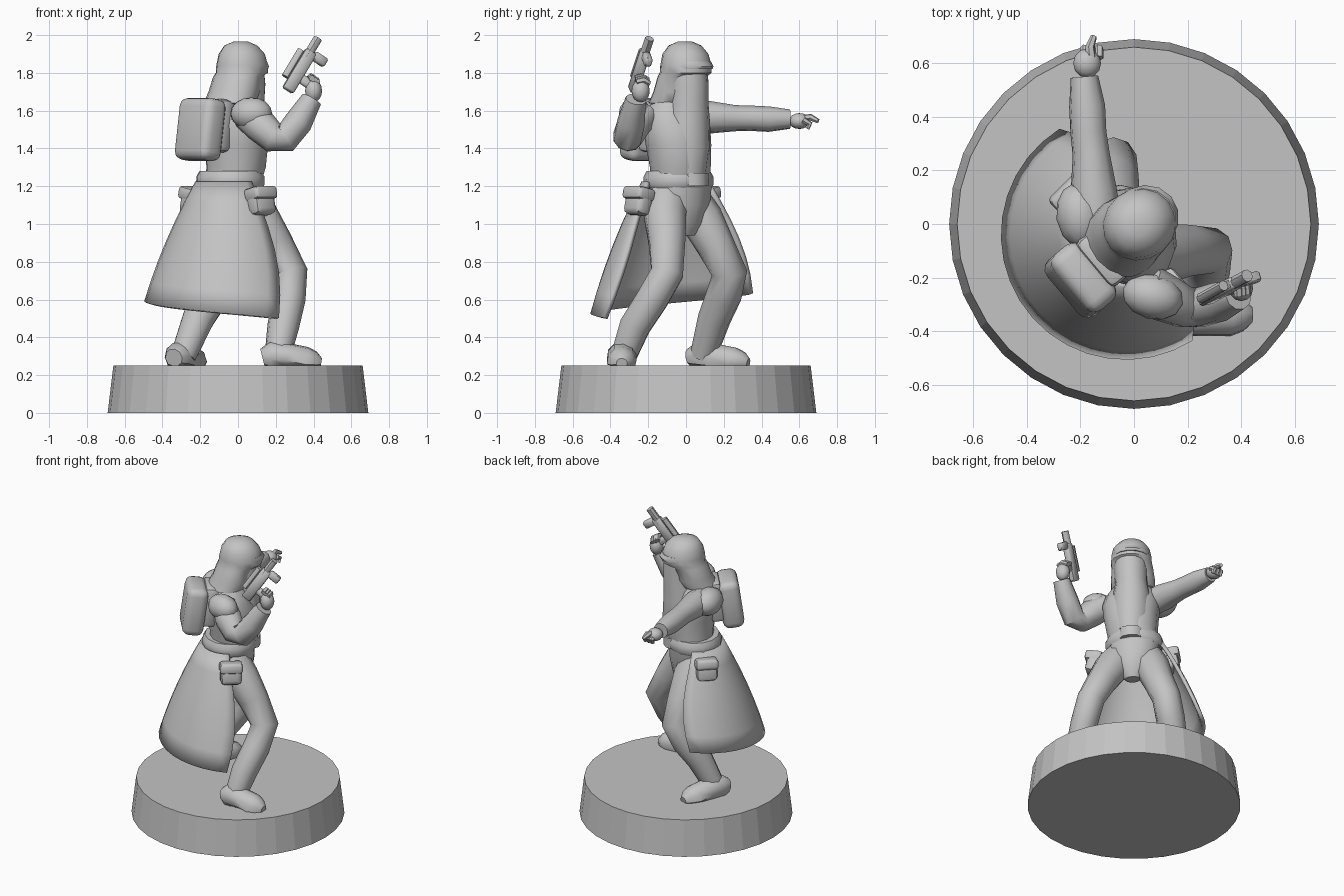
import bpy, bmesh, math
from mathutils import Vector, Matrix

if "Cube" in bpy.data.objects:
    bpy.data.objects.remove(bpy.data.objects["Cube"])

grey = bpy.data.materials.new("grey plastic")
grey.diffuse_color = (0.55, 0.55, 0.55, 1)
grey.use_nodes = True
grey.node_tree.nodes["Principled BSDF"].inputs["Base Color"].default_value = grey.diffuse_color
FACING = math.radians(40)                      # body looks toward +x +y


def finish(name, bm, sharp=45):
    bmesh.ops.recalc_face_normals(bm, faces=bm.faces)
    me = bpy.data.meshes.new(name)
    bm.to_mesh(me)
    bm.free()
    me.materials.append(grey)
    me.shade_smooth()
    me.set_sharp_from_angle(angle=math.radians(sharp))
    ob = bpy.data.objects.new(name, me)
    bpy.context.collection.objects.link(ob)
    return ob


def skin(name, rings, sharp=45, floor=None):
    """Joins closed rings of points and caps both ends."""
    bm = bmesh.new()
    vs = [[bm.verts.new(p) for p in ring] for ring in rings]
    n = len(vs[0])
    for a, b in zip(vs, vs[1:]):
        for i in range(n):
            j = (i + 1) % n
            bm.faces.new((a[i], a[j], b[j], b[i]))
    bm.faces.new(vs[0])
    bm.faces.new(vs[-1])
    if floor is not None:
        for v in bm.verts:
            v.co.z = max(v.co.z, floor)
    return finish(name, bm, sharp)


def loft(name, rows, n=14, sharp=45):
    """Rows: x, y, z, half depth (facing way), half width."""
    rings = []
    for x, y, z, f, s in rows:
        ring = []
        for i in range(n):
            a = 2 * math.pi * i / n
            p = Matrix.Rotation(FACING, 3, 'Z') @ Vector((f * math.cos(a), s * math.sin(a), 0))
            ring.append(p + Vector((x, y, z)))
        rings.append(ring)
    return skin(name, rings, sharp)


def tube(name, rows, n=10, sharp=45, floor=None):
    """Rows: x, y, z, radius along a path."""
    pts = [Vector(r[:3]) for r in rows]
    rings, prev, side = [], None, None
    for i, p in enumerate(pts):
        t = (pts[min(i + 1, len(pts) - 1)] - pts[max(i - 1, 0)]).normalized()
        if prev is None:
            side = t.orthogonal().normalized()
        else:
            side = prev.rotation_difference(t) @ side
        prev = t
        up = t.cross(side)
        rings.append([p + rows[i][3] * (side * math.cos(2 * math.pi * k / n) + up * math.sin(2 * math.pi * k / n))
                      for k in range(n)])
    return skin(name, rings, sharp, floor)


def ball(name, loc, size, turn=FACING):
    bm = bmesh.new()
    bmesh.ops.create_uvsphere(bm, u_segments=12, v_segments=8, radius=1)
    bm.transform(Matrix.Translation(loc) @ Matrix.Rotation(turn, 4, 'Z') @ Matrix.Diagonal((*size, 1)))
    return finish(name, bm, 60)


def box(name, loc, size, rot, bevel, segments=2):
    bm = bmesh.new()
    bmesh.ops.create_cube(bm, size=1)
    bm.transform(Matrix.Diagonal((*size, 1)))
    if bevel:
        bmesh.ops.bevel(bm, geom=bm.edges[:], offset=bevel, segments=segments, affect='EDGES', profile=0.5)
    bm.transform(Matrix.Translation(loc) @ rot)
    return finish(name, bm)


# Display base
bm = bmesh.new()
bmesh.ops.create_cone(bm, cap_ends=True, segments=32, radius1=0.69, radius2=0.66, depth=0.25,
                      matrix=Matrix.Translation((0, 0, 0.125)))
finish("base", bm, 5)

# Legs and boots
tube("right_leg", [(0.02, -0.1, 1.14, .11), (0.1, -0.11, 1.04, .115), (0.19, -0.1, .9, .1), (.28, -.1, .74, .09),
                   (.27, -.18, .6, .088), (.24, -.27, .46, .085), (.21, -.33, .3, .07)])
tube("left_leg", [(-.1, .02, 1.14, .1), (-.09, .08, 1.03, .115), (-.08, .16, .88, .1), (-.08, .23, .74, .095),
                  (-.14, .2, .62, .095), (-.21, .15, .5, .088), (-.29, .09, .3, .07)])
tube("right_boot", [(.13, -.34, .29, .05), (.17, -.34, .3, .08), (.26, -.34, .29, .08), (.36, -.34, .27, .08),
                    (.41, -.34, .265, .06), (.44, -.34, .26, .03)], floor=.25)
tube("left_boot", [(-.34, .02, .29, .05), (-.32, .06, .3, .075), (-.28, .15, .29, .08), (-.24, .25, .27, .08),
                   (-.22, .3, .265, .06), (-.21, .33, .26, .03)], floor=.25)

# Pelvis, torso, belt
loft("pelvis", [(-.02, -.02, 1.22, .14, .17), (-.01, -.02, 1.1, .125, .16), (0, -.01, 1.0, .09, .1),
                (.01, 0, .94, .04, .05)])
loft("torso", [(-.03, -.03, 1.2, .14, .16), (-.01, -.03, 1.3, .155, .165), (-.01, -.04, 1.42, .165, .18),
               (-.02, -.05, 1.52, .16, .19), (-.03, -.06, 1.6, .13, .17), (-.02, -.05, 1.68, .09, .1)])
loft("belt", [(-.04, -.04, 1.19, .165, .18), (-.04, -.04, 1.21, .178, .192), (-.04, -.04, 1.25, .178, .19),
              (-.04, -.04, 1.28, .16, .175)])
loft("buckle", [(.08, .06, 1.2, .045, .07), (.08, .06, 1.27, .045, .07)], n=8)

# Open coat skirt around the back and sides
bm = bmesh.new()
COLS, ROWS = 18, 6
grid = []
for r in range(ROWS + 1):
    t = r / ROWS
    bulge = 8 * math.sin(math.pi * t)
    row = []
    for c in range(COLS + 1):
        u = c / COLS
        a = math.radians((122 - bulge) + (180 + 2 * bulge) * u)
        rad = 0.185 + 0.35 * t - 0.08 * t * t
        zb = 0.63 - 0.13 * u
        row.append(bm.verts.new((-.03 + rad * math.cos(a), -.04 + rad * math.sin(a), 1.22 + (zb - 1.22) * t)))
    grid.append(row)
for a, b in zip(grid, grid[1:]):
    for i in range(COLS):
        bm.faces.new((a[i], a[i + 1], b[i + 1], b[i]))
coat = finish("coat_skirt", bm)
thick = coat.modifiers.new("thickness", 'SOLIDIFY')
thick.thickness = 0.025
thick.offset = 0

# Belt pouches
for name, x, y, turn in (("right_pouch", .12, -.25, -50), ("left_pouch", -.23, .1, 135)):
    rot = Matrix.Rotation(math.radians(turn), 4, 'Z') @ Matrix.Rotation(math.radians(-12), 4, 'Y')
    box(name, (x, y, 1.12), (.1, .14, .15), rot, .03)
    box(name + "_flap", (x, y, 1.16), (.115, .15, .07), rot, .02)

# Backpack
pack_rot = Matrix.Rotation(FACING, 4, 'Z') @ Matrix.Rotation(math.radians(8), 4, 'Y')
box("backpack", (-.2, -.21, 1.5), (.14, .27, .33), pack_rot, .045, 3)
box("backpack_mount", (-.13, -.14, 1.52), (.1, .22, .28), pack_rot, .03)

# Helmet, face mask with cloth running into the chest
loft("helmet", [(.015, -.005, 1.965, .04, .04), (.015, -.005, 1.945, .09, .085), (.02, -.003, 1.9, .125, .12),
                (.022, 0, 1.84, .142, .132), (.02, -.002, 1.8, .142, .134), (-.002, -.02, 1.78, .125, .136),
                (-.02, -.035, 1.7, .13, .145), (-.045, -.06, 1.64, .13, .145), (-.03, -.05, 1.63, .09, .11)], n=16)
loft("face_mask", [(.03, .005, 1.84, .11, .105), (.03, .005, 1.74, .122, .11), (.03, .01, 1.64, .115, .105),
                   (.02, 0, 1.54, .13, .125), (.01, -.01, 1.4, .15, .13), (0, -.02, 1.27, .145, .12)])
loft("brow", [(.035, .015, 1.82, .13, .122), (.037, .017, 1.835, .133, .125), (.033, .01, 1.86, .125, .122)])

# Shoulder pads
ball("left_shoulder_pad", (-.2, .03, 1.57), (.125, .09, .09), math.radians(100))
ball("right_shoulder_pad", (.07, -.27, 1.585), (.115, .085, .085), math.radians(-15))

# Left arm stretched out, hand pointing
tube("left_arm", [(-.14, .0, 1.56, .09), (-.15, .12, 1.565, .088), (-.16, .26, 1.56, .07), (-.17, .34, 1.56, .068),
                  (-.175, .44, 1.555, .068), (-.185, .55, 1.555, .052)])
ball("left_hand", (-.175, .6, 1.545), (.052, .055, .042), 0)
tube("left_index_finger", [(-.16, .62, 1.56, .02), (-.165, .66, 1.565, .018), (-.15, .7, 1.545, .012)], n=6)
for i in range(3):
    x = -.185 + .027 * i
    tube("left_finger", [(x, .62, 1.55, .018), (x, .655, 1.53, .017), (x, .64, 1.505, .014)], n=6)

# Right arm raised
tube("right_arm", [(.04, -.22, 1.58, .08), (.12, -.28, 1.52, .09), (.19, -.31, 1.455, .08), (.25, -.31, 1.45, .075),
                   (.32, -.29, 1.54, .075), (.39, -.265, 1.66, .056)])
ball("right_hand", (.4, -.24, 1.705), (.045, .048, .06), 0)

# Pistol held muzzle up
muzzle = Vector((.18, .1, .3)).normalized()
grip = Vector((.85, .2, -.55))
grip = (grip - muzzle * grip.dot(muzzle)).normalized()
side = muzzle.cross(grip)
gun_rot = Matrix((grip, side, muzzle)).transposed().to_4x4()
origin = Vector((.34, -.24, 1.835))


def gun_point(g, m):
    return origin + grip * g + muzzle * m


def gun_rod(name, g, m0, m1, r):
    tube(name, [(*gun_point(g, m0), r), (*gun_point(g, m1), r)], n=8)


box("pistol_body", gun_point(0, -.03), (.065, .045, .25), gun_rot, .008, 1)
gun_rod("pistol_barrel", -.005, .05, .175, .024)
gun_rod("pistol_scope", -.05, -.1, .07, .02)
box("pistol_scope_mount", gun_point(-.03, -.02), (.04, .02, .08), gun_rot, 0)
box("pistol_magazine", gun_point(.06, .085), (.08, .04, .05), gun_rot, .008, 1)
box("pistol_grip", gun_point(.08, -.06), (.13, .035, .05), gun_rot, .01, 1)
for i in range(3):                             # fingers around the grip
    p = gun_point(.07 + .018 * i, -.035)
    tube("right_finger", [(*(p - side * .035), .017), (*(p + muzzle * .015), .019), (*(p + side * .035), .017)], n=6)
